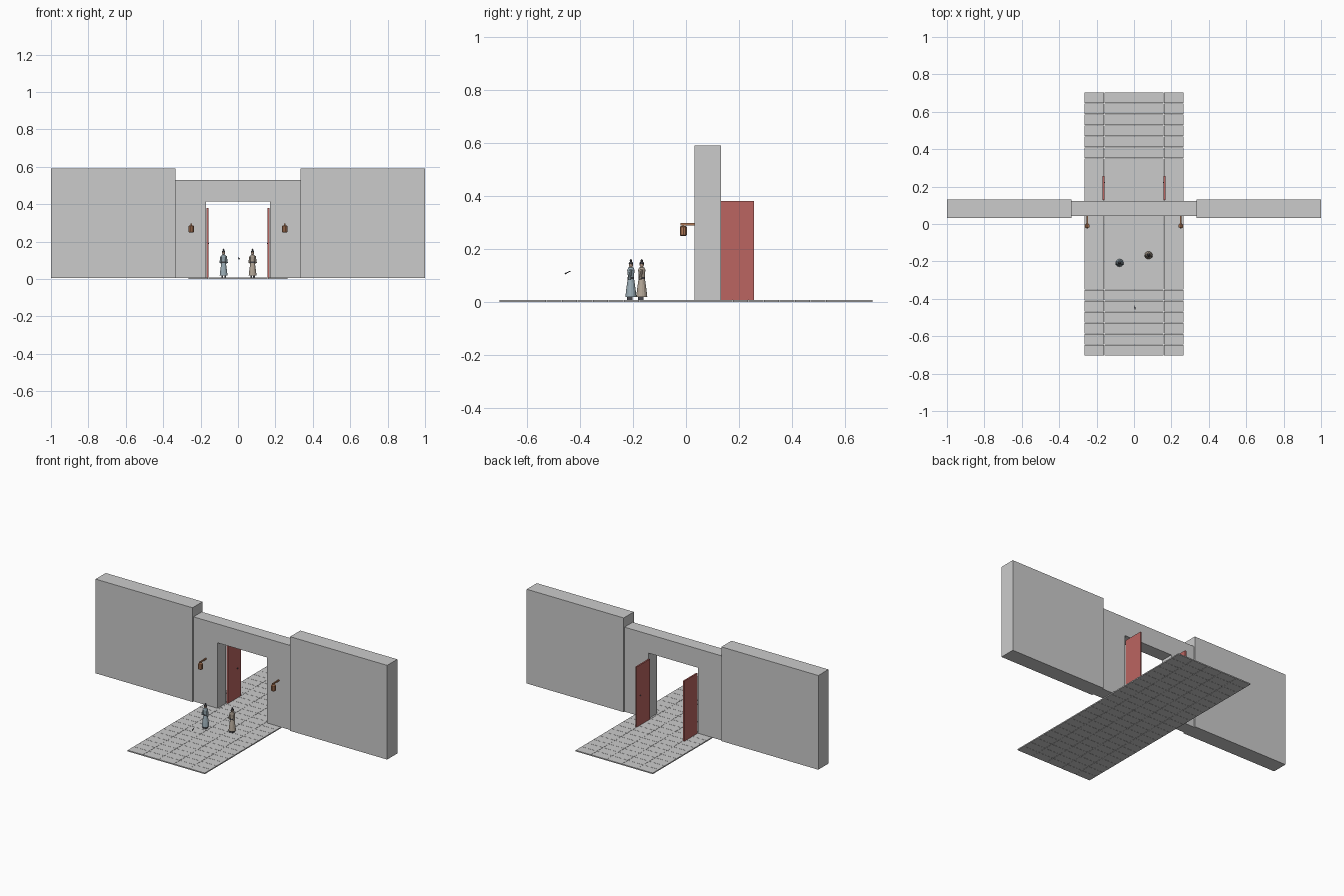
import bpy, bmesh, math
from mathutils import Vector

if "Cube" in bpy.data.objects:
    bpy.data.objects.remove(bpy.data.objects["Cube"])


def mat(name, c):
    m = bpy.data.materials.new(name)
    m.diffuse_color = (*c, 1)
    m.use_nodes = True
    m.node_tree.nodes["Principled BSDF"].inputs["Base Color"].default_value = m.diffuse_color
    return m


RED = mat("red_paint", (0.5, 0.13, 0.12))
WOOD = mat("wood", (0.45, 0.2, 0.1))
DARK = mat("dark", (0.06, 0.06, 0.07))
SKIN = mat("skin", (0.6, 0.42, 0.32))
BLUE = mat("blue_cloth", (0.33, 0.42, 0.47))
TAN = mat("tan_cloth", (0.45, 0.38, 0.31))


def finish(name, bm, m=None):
    bmesh.ops.recalc_face_normals(bm, faces=bm.faces)
    me = bpy.data.meshes.new(name)
    bm.to_mesh(me)
    bm.free()
    ob = bpy.data.objects.new(name, me)
    bpy.context.collection.objects.link(ob)
    if m:
        me.materials.append(m)
    return ob


def add_box(bm, lo, hi):
    lo, hi = Vector(lo), Vector(hi)
    vs = bmesh.ops.create_cube(bm, size=1)["verts"]
    for v in vs:
        v.co = Vector([(lo[i] + hi[i]) / 2 + v.co[i] * (hi[i] - lo[i]) for i in range(3)])


def box(name, lo, hi, m=None):
    bm = bmesh.new()
    add_box(bm, lo, hi)
    return finish(name, bm, m)


def lathe(name, at, profile, n, m, sy=1.0):
    """Stack of rings from (radius, z) pairs, capped at both ends."""
    bm = bmesh.new()
    rings = [[bm.verts.new((at[0] + r * math.cos(2 * math.pi * i / n),
                            at[1] + r * sy * math.sin(2 * math.pi * i / n), at[2] + z))
              for i in range(n)] for r, z in profile]
    for a, b in zip(rings, rings[1:]):
        for i in range(n):
            j = (i + 1) % n
            bm.faces.new((a[i], a[j], b[j], b[i]))
    bm.faces.new(rings[0])
    bm.faces.new(rings[-1])
    return finish(name, bm, m)


def rod(name, a, b, r1, r2, m, n=6):
    a, b = Vector(a), Vector(b)
    bm = bmesh.new()
    bmesh.ops.create_cone(bm, cap_ends=True, segments=n, radius1=r1, radius2=r2, depth=(b - a).length)
    ob = finish(name, bm, m)
    ob.location = (a + b) / 2
    ob.rotation_euler = (b - a).to_track_quat('Z', 'Y').to_euler()
    return ob


# Paving slabs
COLS, ROWS, W, L, GAP = 5, 24, 0.53, 1.408, 0.0006
bm = bmesh.new()
for i in range(COLS):
    for j in range(ROWS):
        x, y = -W / 2 + i * W / COLS, -L / 2 + j * L / ROWS
        add_box(bm, (x + GAP, y + GAP, 0), (x + W / COLS - GAP, y + L / ROWS - GAP, 0.007))
finish("paving", bm)

# Lintel wall over the gateway
box("gate_lintel", (-0.17, 0.043, 0.413), (0.17, 0.124, 0.53))

for s, side in ((-1, "left"), (1, "right")):
    def mbox(name, lo, hi, m=None):
        xs = sorted((s * lo[0], s * hi[0]))
        return box(f"{side}_{name}", (xs[0], *lo[1:]), (xs[1], *hi[1:]), m)

    # Walls and gate piers
    mbox("wall", (0.335, 0.033, 0.006), (1.0, 0.132, 0.59))
    mbox("gate_pier", (0.17, 0.043, 0.006), (0.335, 0.124, 0.53))
    # Open door leaf with a small ring boss
    mbox("door", (0.159, 0.128, 0.007), (0.168, 0.257, 0.38), RED)
    rod(f"{side}_door_boss", (s * 0.159, 0.222, 0.19), (s * 0.155, 0.222, 0.19), 0.004, 0.003, DARK, 8)
    # Lantern hung from a bracket
    mbox("bracket", (0.247, -0.02, 0.289), (0.253, 0.045, 0.297), WOOD)
    lathe(f"{side}_lantern", (s * 0.25, -0.01, 0),
          [(0.010, 0.249), (0.0135, 0.252), (0.0135, 0.283), (0.010, 0.286), (0.003, 0.287), (0.003, 0.29)],
          10, WOOD)

# Two robed figures with topknots
for name, x, y, cloth in (("left_figure", -0.077, -0.208, BLUE), ("right_figure", 0.078, -0.167, TAN)):
    at = (x, y, 0)
    lathe(name + "_robe", at, [(0.021, 0.018), (0.018, 0.045), (0.0115, 0.09), (0.012, 0.105),
                               (0.014, 0.12), (0.010, 0.129), (0.004, 0.132)], 12, cloth)
    lathe(name + "_sash", at, [(0.0125, 0.086), (0.0125, 0.093)], 12, DARK)
    lathe(name + "_head", at, [(0.004, 0.13), (0.006, 0.133), (0.0085, 0.139), (0.008, 0.145), (0.005, 0.149)],
          10, SKIN)
    lathe(name + "_hair", at, [(0.009, 0.143), (0.008, 0.148), (0.004, 0.152), (0.005, 0.156), (0.001, 0.162)],
          10, DARK)
    for s, side in ((-1, "left"), (1, "right")):
        rod(f"{name}_{side}_sleeve", (x + s * 0.013, y, 0.123), (x + s * 0.017, y - 0.006, 0.085),
            0.004, 0.006, cloth, 8)
        box(f"{name}_{side}_foot", (x + s * 0.008 - 0.0045, y - 0.014, 0.007),
            (x + s * 0.008 + 0.0045, y + 0.006, 0.02), DARK)

# Small tilted pointer hovering in front
rod("pointer_shaft", (0.005, -0.457, 0.106), (0.005, -0.435, 0.117), 0.0025, 0.0012, DARK)
rod("pointer_cross", (0.0, -0.447, 0.111), (0.01, -0.447, 0.111), 0.0015, 0.0015, DARK)
